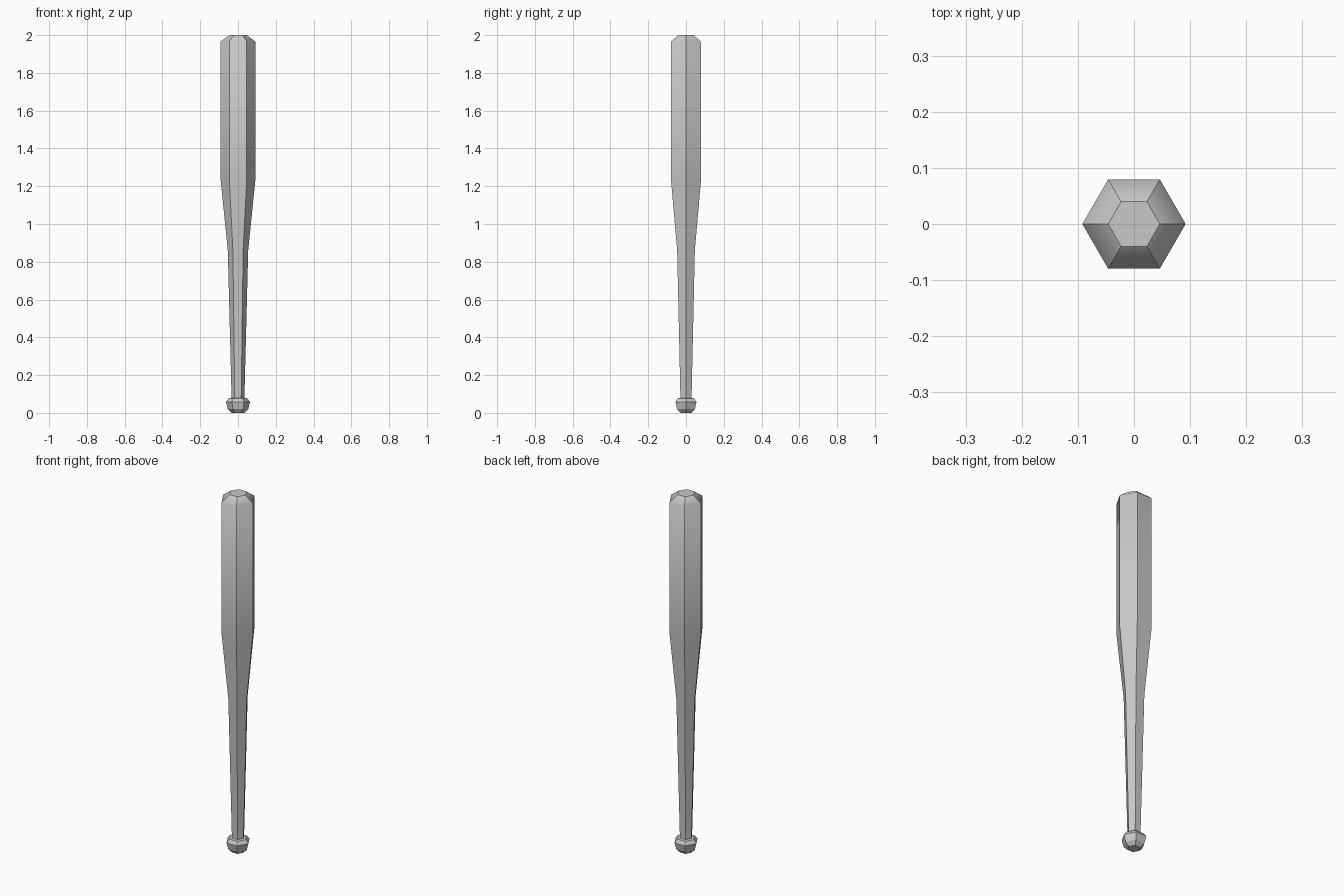
import bpy
import bmesh
import math

if "Cube" in bpy.data.objects:
    bpy.data.objects.remove(bpy.data.objects["Cube"], do_unlink=True)

SIDES = 6

# One plain grey material
grey = bpy.data.materials.new("light grey")
grey.use_nodes = True
colour = (0.58, 0.58, 0.58, 1.0)
grey.diffuse_color = colour
grey.node_tree.nodes["Principled BSDF"].inputs["Base Color"].default_value = colour


def lathe(name, profile, sharp_rings):
    """Six-sided closed solid from (radius, height) rings, smooth along its length."""
    bm = bmesh.new()
    rings = []
    for r, z in profile:
        angles = [math.tau * i / SIDES for i in range(SIDES)]
        rings.append([bm.verts.new((r * math.cos(a), r * math.sin(a), z)) for a in angles])
    for low, high in zip(rings, rings[1:]):
        for i in range(SIDES):
            j = (i + 1) % SIDES
            bm.faces.new((low[i], low[j], high[j], high[i])).smooth = True
            # Crisp corner running up the side
            bm.edges.get((low[i], high[i])).smooth = False
    bm.faces.new(rings[0][::-1])
    bm.faces.new(rings[-1])
    # Crisp rims
    for k in sharp_rings:
        for i in range(SIDES):
            bm.edges.get((rings[k][i], rings[k][(i + 1) % SIDES])).smooth = False
    mesh = bpy.data.meshes.new(name)
    bm.to_mesh(mesh)
    bm.free()
    mesh.materials.append(grey)
    obj = bpy.data.objects.new(name, mesh)
    bpy.context.collection.objects.link(obj)
    return obj


# Knob, handle, taper, barrel and chamfered tip in one continuous body
lathe("bat", [
    (0.034, 0.0),     # knob base
    (0.054, 0.02),    # knob lower edge
    (0.064, 0.058),   # knob widest
    (0.049, 0.077),   # knob top
    (0.034, 0.079),   # handle start
    (0.054, 0.86),    # handle end
    (0.092, 1.235),   # barrel start
    (0.092, 1.966),   # barrel end
    (0.046, 2.0),     # flat tip
], sharp_rings=(0, 1, 2, 3, 4, 8))
